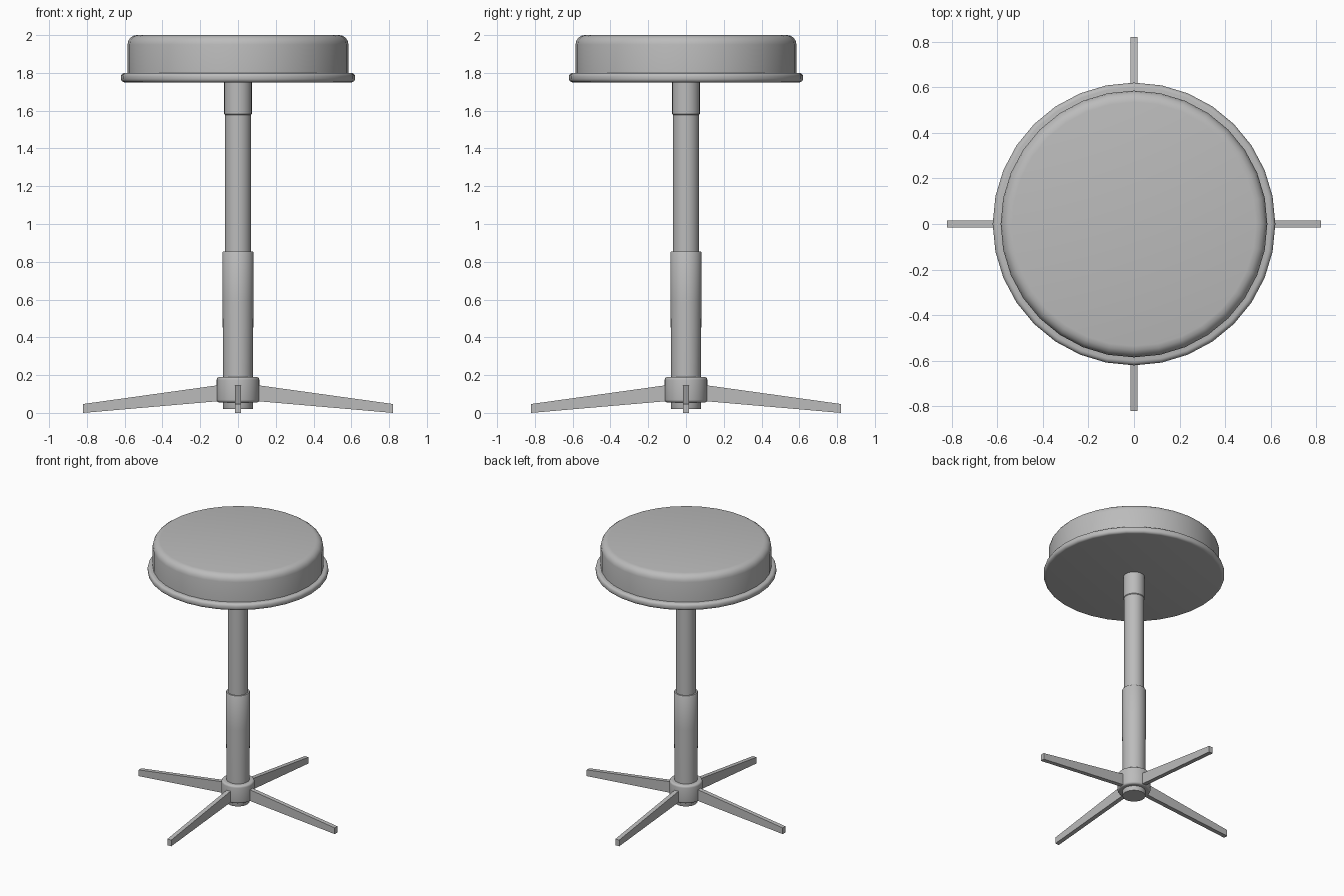
import bpy
import bmesh
import math
from mathutils import Matrix

cube = bpy.data.objects.get("Cube")
if cube:
    bpy.data.objects.remove(cube)

grey = bpy.data.materials.new("plain grey")
grey.use_nodes = True
COLOUR = (0.5, 0.5, 0.5, 1)
grey.diffuse_color = COLOUR
grey.node_tree.nodes["Principled BSDF"].inputs["Base Color"].default_value = COLOUR


def finish(name, bm):
    bmesh.ops.recalc_face_normals(bm, faces=bm.faces)
    mesh = bpy.data.meshes.new(name)
    bm.to_mesh(mesh)
    bm.free()
    mesh.materials.append(grey)
    obj = bpy.data.objects.new(name, mesh)
    bpy.context.collection.objects.link(obj)
    return obj


def lathe(name, profile, sides=32):
    """Turn (radius, height) points into a capped round part."""
    bm = bmesh.new()
    rings = []
    for r, z in profile:
        angles = [math.tau * i / sides for i in range(sides)]
        rings.append([bm.verts.new((r * math.cos(a), r * math.sin(a), z)) for a in angles])
    for low, high in zip(rings, rings[1:]):
        for i in range(sides):
            j = (i + 1) % sides
            bm.faces.new((low[i], low[j], high[j], high[i]))
    bm.faces.new(rings[0][::-1])
    bm.faces.new(rings[-1])
    obj = finish(name, bm)
    bpy.ops.object.select_all(action="DESELECT")
    obj.select_set(True)
    bpy.context.view_layer.objects.active = obj
    bpy.ops.object.shade_smooth_by_angle(angle=math.radians(40))


def corner(r, z, size, start, steps=4):
    """Quarter-round profile points around a centre, from a start angle."""
    turn = [math.radians(start + 90 * i / steps) for i in range(steps + 1)]
    return [(r + size * math.cos(a), z + size * math.sin(a)) for a in turn]


# Padded seat and the rounded rim below it
lathe("seat_cushion", [(0.585, 1.79)] + corner(0.535, 1.95, 0.05, 0))
lathe("seat_rim", corner(0.6, 1.77, 0.02, -90) + corner(0.6, 1.78, 0.02, 0))

# Telescoping column
lathe("upper_collar", [(0.067, 1.575), (0.073, 1.582), (0.073, 1.755)])
lathe("inner_post", [(0.069, 0.8), (0.069, 1.6)])
lathe("outer_tube", [(0.078, 0.15), (0.079, 0.25), (0.082, 0.6), (0.083, 0.848), (0.079, 0.855)])

# Hub and the plug beneath it
lathe("hub", corner(0.098, 0.07, 0.015, -90) + corner(0.098, 0.175, 0.015, 0))
lathe("hub_plug", [(0.078, 0.02), (0.08, 0.024), (0.08, 0.08)])

# Four tapered legs
side_profile = [(0.08, 0.067), (0.82, 0.003), (0.82, 0.05), (0.08, 0.153)]
for k, side in enumerate(("left", "back", "right", "front")):
    bm = bmesh.new()
    face = bm.faces.new([bm.verts.new((x, -0.016, z - 0.003)) for x, z in side_profile])
    grown = bmesh.ops.extrude_face_region(bm, geom=[face])["geom"]
    verts = [v for v in grown if isinstance(v, bmesh.types.BMVert)]
    bmesh.ops.translate(bm, verts=verts, vec=(0, 0.032, 0))
    bm.transform(Matrix.Rotation(k * math.pi / 2, 4, "Z"))
    finish(side + "_leg", bm)
